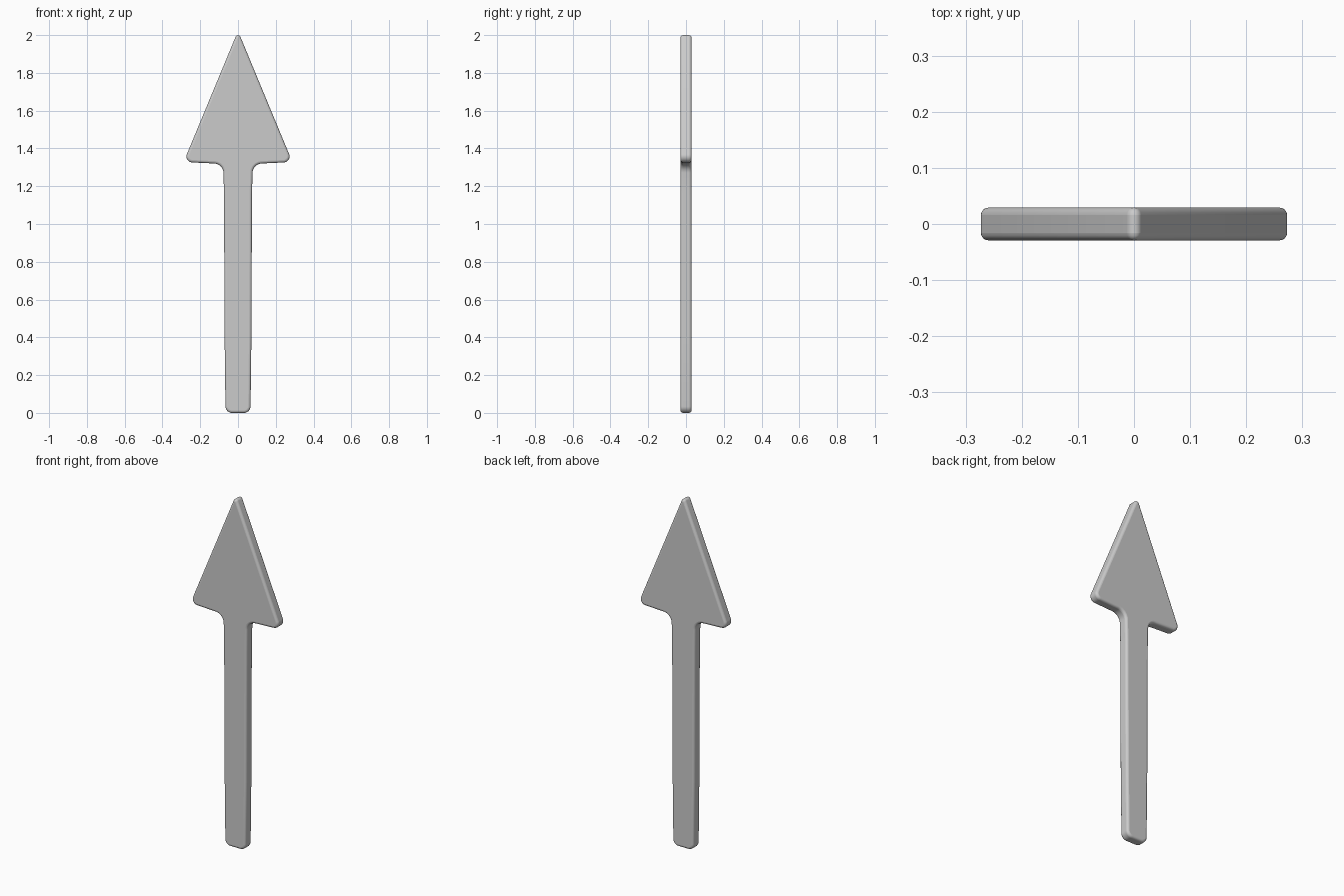
import bpy, bmesh, math
from mathutils import Vector

if "Cube" in bpy.data.objects:
    bpy.data.objects.remove(bpy.data.objects["Cube"])

HALF_T = 0.029  # half thickness


def fillet(prev, cur, nxt, r, n=8):
    """Points of an arc that rounds the corner at cur."""
    a, b = (prev - cur).normalized(), (nxt - cur).normalized()
    half = a.angle(b) / 2
    bis = (a + b).normalized()
    centre = cur + bis * (r / math.sin(half))
    start = cur + a * (r / math.tan(half)) - centre
    end = cur + b * (r / math.tan(half)) - centre
    sweep = math.pi - 2 * half
    return [centre + (start * math.sin((1 - i / n) * sweep)
                      + end * math.sin(i / n * sweep)) / math.sin(sweep)
            for i in range(n + 1)]


# Right half of the outline (x, z, corner radius), then mirrored
right = [(0.066, 0.0, 0.035), (0.071, 0.4, 0), (0.074, 1.15, 0),
         (0.078, 1.318, 0.05), (0.288, 1.328, 0.032)]
tip = [(0, 2.022, 0.014)]
corners = right + tip + [(-x, z, r) for x, z, r in reversed(right)]

outline = []
for i, (x, z, r) in enumerate(corners):
    p = Vector((x, z))
    if r:
        q = Vector(corners[i - 1][:2])
        s = Vector(corners[(i + 1) % len(corners)][:2])
        outline += fillet(q, p, s, r)
    else:
        outline.append(p)

# Flat plate extruded through the thickness
bm = bmesh.new()
face = bm.faces.new([bm.verts.new((p.x, -HALF_T, p.y)) for p in outline])
ext = bmesh.ops.extrude_face_region(bm, geom=[face])
bmesh.ops.translate(bm, vec=(0, 2 * HALF_T, 0),
                    verts=[v for v in ext["geom"] if isinstance(v, bmesh.types.BMVert)])
bmesh.ops.recalc_face_normals(bm, faces=bm.faces)
mesh = bpy.data.meshes.new("arrow")
bm.to_mesh(mesh)
bm.free()
arrow = bpy.data.objects.new("arrow", mesh)
bpy.context.collection.objects.link(arrow)

# Soft rounded rims
bevel = arrow.modifiers.new("rounded_rim", 'BEVEL')
bevel.width = 0.013
bevel.segments = 4
bevel.limit_method = 'ANGLE'
bevel.angle_limit = math.radians(50)
bevel.use_clamp_overlap = False

bpy.context.view_layer.objects.active = arrow
arrow.select_set(True)
bpy.ops.object.shade_smooth_by_angle(angle=math.radians(40))
